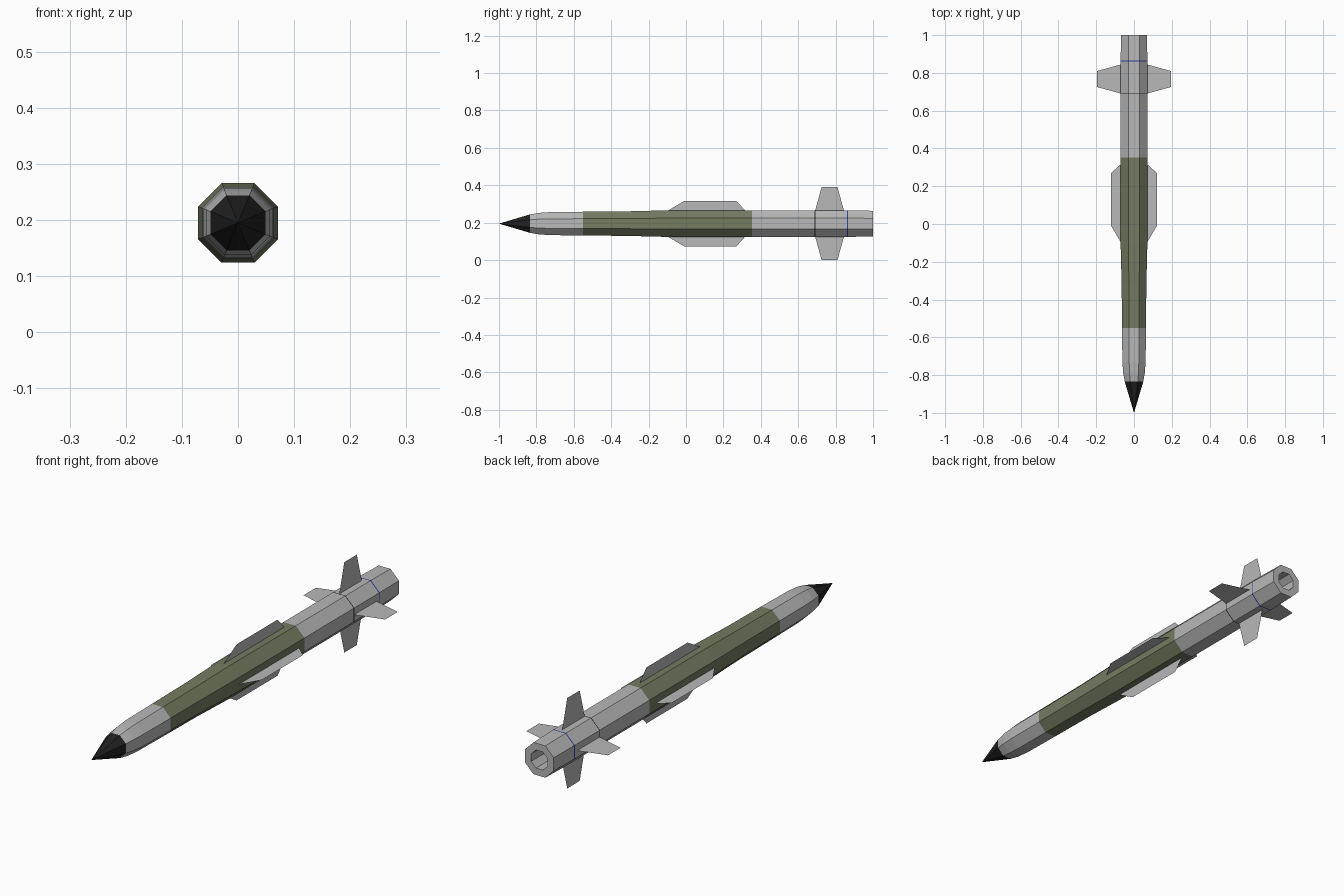
import bpy, bmesh, math
from mathutils import Matrix

if "Cube" in bpy.data.objects:
    bpy.data.objects.remove(bpy.data.objects["Cube"])

AXIS_Z = 0.195          # height of the body axis
SIDES = 8


def material(name, rgb):
    m = bpy.data.materials.new(name)
    m.diffuse_color = (*rgb, 1)
    m.use_nodes = True
    m.node_tree.nodes["Principled BSDF"].inputs["Base Color"].default_value = m.diffuse_color
    return m


GREY = material("light grey", (0.48, 0.48, 0.48))
OLIVE = material("olive green", (0.175, 0.2, 0.12))
BLACK = material("nose black", (0.015, 0.015, 0.015))
BLUE = material("band blue", (0.02, 0.06, 0.4))


def finish(name, bm, mat):
    me = bpy.data.meshes.new(name)
    bm.to_mesh(me)
    bm.free()
    me.materials.append(mat)
    ob = bpy.data.objects.new(name, me)
    ob.location.z = AXIS_Z
    bpy.context.collection.objects.link(ob)
    return ob


def loft(name, profile, mat):
    """Octagonal tube along y; profile = (y, flat-to-axis radius), 0 = closed point."""
    bm = bmesh.new()
    rings = []
    for y, r in profile:
        if r == 0:
            rings.append([bm.verts.new((0, y, 0))] * SIDES)
            continue
        c = r / math.cos(math.pi / SIDES)
        angles = [(i + 0.5) * 2 * math.pi / SIDES for i in range(SIDES)]
        rings.append([bm.verts.new((c * math.cos(a), y, c * math.sin(a))) for a in angles])
    for a, b in zip(rings, rings[1:]):
        for i in range(SIDES):
            j = (i + 1) % SIDES
            # winding chosen so normals point outwards going towards +y
            loop = list(dict.fromkeys((a[i], b[i], b[j], a[j])))
            bm.faces.new(loop)
    return finish(name, bm, mat)


def fins(name, outline, mat):
    """Four flat plates around the axis; outline = (y, distance from axis)."""
    for k, side in enumerate(("right", "top", "left", "bottom")):
        bm = bmesh.new()
        bm.faces.new([bm.verts.new((r, y, 0)) for y, r in outline])
        bm.transform(Matrix.Rotation(-k * math.pi / 2, 4, 'Y'))
        finish(f"{name}_{side}", bm, mat)


# Body sections from nose to tail
loft("nose_cone", [(-1, 0), (-0.835, 0.049)], BLACK)
loft("forward_section", [(-0.835, 0.049), (-0.79, 0.057), (-0.73, 0.0615),
                         (-0.55, 0.0635)], GREY)
loft("middle_section", [(-0.55, 0.0635), (-0.32, 0.0655), (-0.1, 0.071),
                        (0.352, 0.071)], OLIVE)
loft("motor_section", [(0.352, 0.071), (0.688, 0.071)], GREY)
loft("fin_section", [(0.692, 0.071), (0.86, 0.071)], GREY)
# Tail with recessed nozzle
loft("tail_section", [(0.865, 0.071), (1, 0.0685), (1, 0.039), (0.88, 0.039),
                      (0.88, 0)], GREY)

# Thin painted bands
loft("front_band", [(0.688, 0.071), (0.692, 0.071)], BLACK)
loft("rear_band", [(0.86, 0.071), (0.865, 0.071)], BLUE)

# Wings and tail fins
fins("wing", [(-0.1, 0.068), (-0.01, 0.121), (0.27, 0.121), (0.318, 0.068)], GREY)
fins("tail_fin", [(0.69, 0.068), (0.725, 0.195), (0.81, 0.195), (0.845, 0.068)], GREY)
